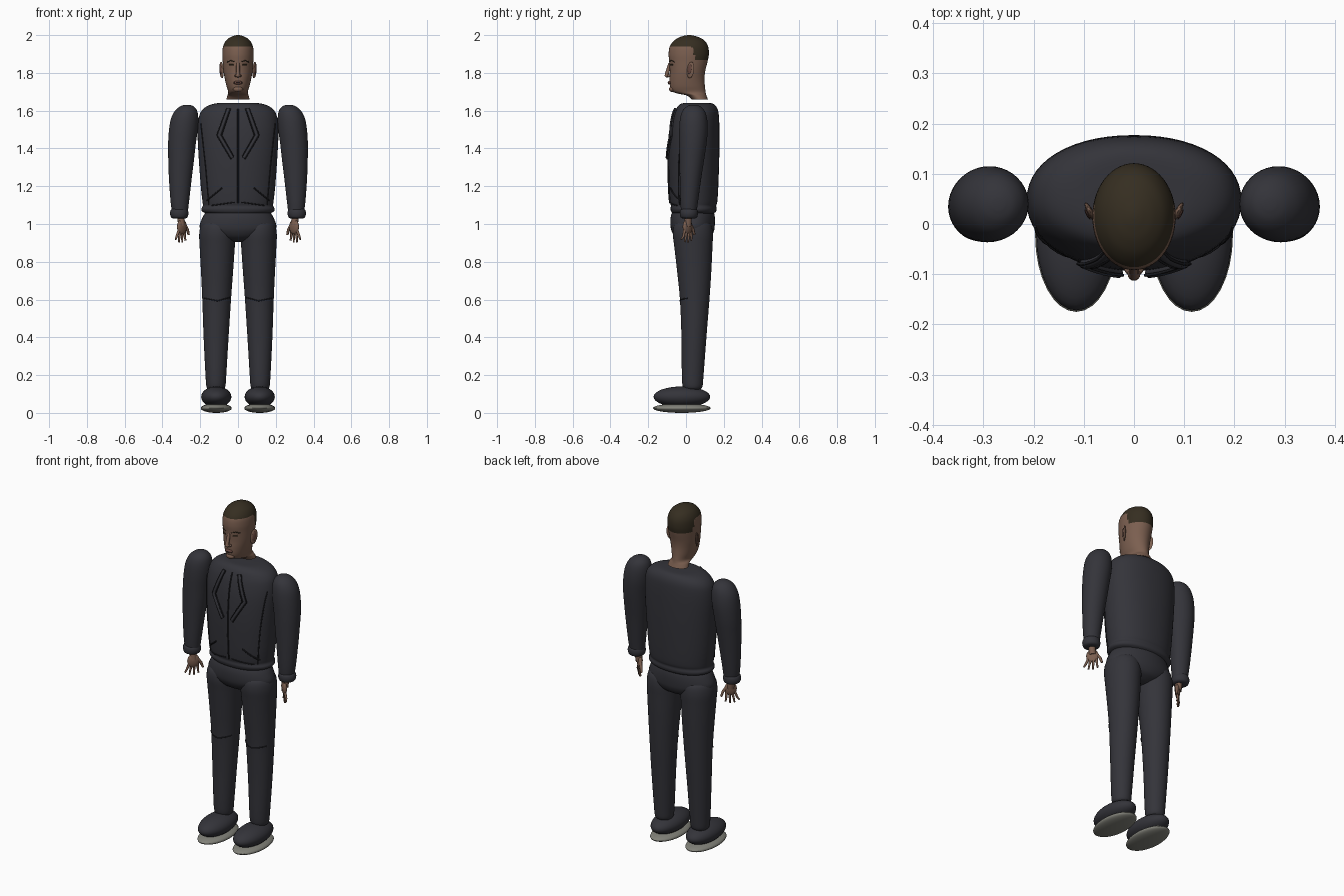
import bpy, bmesh, math
from mathutils import Vector, Matrix
from mathutils.bvhtree import BVHTree

if "Cube" in bpy.data.objects:
    bpy.data.objects.remove(bpy.data.objects["Cube"])


def material(name, rgb):
    m = bpy.data.materials.new(name)
    m.diffuse_color = (*rgb, 1)
    m.use_nodes = True
    m.node_tree.nodes["Principled BSDF"].inputs["Base Color"].default_value = m.diffuse_color
    return m


CLOTH = material("charcoal cloth", (0.034, 0.034, 0.042))
SEAM = material("dark seam", (0.014, 0.014, 0.017))
SKIN = material("skin", (0.20, 0.115, 0.08))
HAIR = material("dark brown hair", (0.036, 0.027, 0.015))
SOLE = material("grey sole", (0.22, 0.22, 0.19))
LIPS = material("lips", (0.13, 0.062, 0.048))


def finish(ob, mat, mirror):
    ob.data.materials.append(mat)
    bpy.ops.object.select_all(action='DESELECT')
    ob.select_set(True)
    bpy.context.view_layer.objects.active = ob
    bpy.ops.object.shade_smooth_by_angle(angle=math.radians(50))
    if mirror:
        ob.modifiers.new("mirror", 'MIRROR')
    return ob


def from_bmesh(name, bm, mat, mirror=False):
    bmesh.ops.recalc_face_normals(bm, faces=bm.faces)
    me = bpy.data.meshes.new(name)
    bm.to_mesh(me)
    bm.free()
    ob = bpy.data.objects.new(name, me)
    bpy.context.collection.objects.link(ob)
    return finish(ob, mat, mirror)


def smooth_rows(rows, sub):
    """Catmull-Rom interpolation between key rows."""
    out = []
    for i in range(len(rows) - 1):
        a, b, c, d = (rows[max(0, min(len(rows) - 1, i + k))] for k in (-1, 0, 1, 2))
        for s in range(sub):
            t = s / sub
            out.append([0.5 * (2 * q + (r - p) * t + (2 * p - 5 * q + 4 * r - u) * t * t
                               + (3 * q - p - 3 * r + u) * t ** 3)
                        for p, q, r, u in zip(a, b, c, d)])
    return out + [list(rows[-1])]


def loft(name, rows, mat, mirror=False, power=2.0, seg=40, sub=4):
    """Rows are (height, centre x, half width, front y, back y)."""
    bm = bmesh.new()
    prev = first = None
    for z, cx, rx, yf, yb in smooth_rows(rows, sub):
        ring = []
        for k in range(seg):
            t = 2 * math.pi * k / seg
            c, s = math.cos(t), math.sin(t)
            ring.append(bm.verts.new((
                cx + rx * math.copysign(abs(c) ** (2 / power), c),
                (yf + yb) / 2 + (yb - yf) / 2 * math.copysign(abs(s) ** (2 / power), s), z)))
        if prev:
            for k in range(seg):
                j = (k + 1) % seg
                bm.faces.new((prev[k], prev[j], ring[j], ring[k]))
        first = first or ring
        prev = ring
    bm.faces.new(first[::-1])
    bm.faces.new(prev)
    return from_bmesh(name, bm, mat, mirror)


def ellipsoid(name, centre, radii, mat, mirror=False, turn=0, tilt=0, seg=32):
    bm = bmesh.new()
    mtx = (Matrix.Translation(centre) @ Matrix.Rotation(turn, 4, 'Z')
           @ Matrix.Rotation(tilt, 4, 'X') @ Matrix.Diagonal((*radii, 1)))
    bmesh.ops.create_uvsphere(bm, u_segments=seg, v_segments=seg // 2, radius=1, matrix=mtx)
    return from_bmesh(name, bm, mat, mirror)


def tubes(name, paths, radius, mat, mirror=False, taper=1.0):
    cu = bpy.data.curves.new(name, 'CURVE')
    cu.dimensions = '3D'
    cu.bevel_depth = radius
    cu.bevel_resolution = 2
    cu.use_fill_caps = True
    for path in paths:
        sp = cu.splines.new('POLY')
        sp.points.add(len(path) - 1)
        for i, (pt, co) in enumerate(zip(sp.points, path)):
            pt.co = (*co, 1)
            pt.radius = 1 + (taper - 1) * i / (len(path) - 1)
    ob = bpy.data.objects.new(name, cu)
    bpy.context.collection.objects.link(ob)
    bpy.ops.object.select_all(action='DESELECT')
    ob.select_set(True)
    bpy.context.view_layer.objects.active = ob
    bpy.ops.object.convert(target='MESH')
    return finish(bpy.context.object, mat, mirror)


def on_front(ob, points, lift, steps=8):
    """Lay a front-facing x, z polyline on the surface of a part."""
    me = ob.data
    tree = BVHTree.FromPolygons([v.co for v in me.vertices], [p.vertices for p in me.polygons])
    out = []
    for (xa, za), (xb, zb) in zip(points, points[1:]):
        for s in range(steps + 1):
            x, z = xa + (xb - xa) * s / steps, za + (zb - za) * s / steps
            hit = tree.ray_cast(Vector((x, -1, z)), Vector((0, 1, 0)))[0]
            if hit and (s or not out):
                out.append((x, hit.y - lift, z))
    return out


# Jacket body with a puffed hem
torso = loft("jacket", [
    (1.055, 0, .165, -.07, .145), (1.065, 0, .188, -.078, .158), (1.08, 0, .194, -.082, .162),
    (1.097, 0, .186, -.08, .16), (1.12, 0, .188, -.085, .166), (1.2, 0, .197, -.09, .171),
    (1.35, 0, .208, -.093, .176), (1.48, 0, .214, -.085, .177), (1.56, 0, .208, -.07, .175),
    (1.6, 0, .192, -.056, .17), (1.625, 0, .162, -.042, .158), (1.638, 0, .12, -.022, .14),
    (1.641, 0, .08, 0, .11)], CLOTH, power=2.15, seg=56)

# Jacket trim: zip, lapels, side seams and pockets
tubes("zip", [on_front(torso, [(0, 1.11), (0, 1.61)], .002, 16)], .004, SEAM)
tubes("lapel", [on_front(torso, [(.05, 1.61), (.10, 1.47), (.03, 1.35)], .006)], .010, CLOTH, True)
tubes("lapel_edge", [on_front(torso, [(.04, 1.61), (.087, 1.47), (.022, 1.355)], .010),
                     on_front(torso, [(.06, 1.61), (.112, 1.47), (.036, 1.342)], .010)],
      .003, SEAM, True)
tubes("side_seam", [on_front(torso, [(.197, 1.53), (.172, 1.3), (.155, 1.1)], .003)],
      .003, SEAM, True)
tubes("pocket", [on_front(torso, [(.165, 1.125), (.085, 1.19)], .003)], .004, SEAM, True)
tubes("hem_seam", [on_front(torso, [(.14, 1.098), (.02, 1.115)], .002)], .003, SEAM, True)

# Sleeves and cuffs
loft("sleeve", [
    (1.05, .307, .040, -.024, .054), (1.12, .308, .049, -.03, .064), (1.25, .305, .061, -.033, .082),
    (1.34, .301, .068, -.035, .096), (1.42, .297, .073, -.036, .108), (1.5, .289, .076, -.036, .115),
    (1.56, .282, .072, -.031, .111), (1.6, .275, .058, -.018, .098), (1.623, .271, .035, .005, .075),
    (1.631, .27, .012, .028, .052)], CLOTH, True)
loft("cuff", [
    (1.03, .311, .034, -.019, .049), (1.037, .311, .044, -.029, .059), (1.055, .311, .049, -.033, .063),
    (1.073, .311, .045, -.03, .06), (1.082, .311, .036, -.02, .05)], CLOTH, True)

# Hands: palm, wrist, fanned fingers and thumb
fan = Vector((.7, -.7, 0))
palm = Vector((.297, .008, .985))
ellipsoid("palm", palm, (.034, .014, .04), SKIN, True, turn=-math.pi / 4, seg=20)
tubes("wrist", [[(.305, .013, 1.05), (.298, .01, .99)]], .02, SKIN, True)
fingers = []
for i, drop in enumerate((.912, .902, .904, .918)):
    base, tip = -.022 + .015 * i, -.028 + .025 * i
    fingers.append([palm + fan * base + Vector((0, 0, -.02)),
                    palm + fan * (base * .5 + tip * .5) + Vector((.003, .003, -.05)),
                    palm + fan * tip + Vector((0, 0, drop - palm.z))])
tubes("fingers", fingers, .0078, SKIN, True, taper=.6)
tubes("thumb", [[palm - fan * .018 + Vector((0, 0, .015)), palm - fan * .042 + Vector((0, 0, -.015)),
                 palm - fan * .052 + Vector((0, 0, -.042))]], .010, SKIN, True, taper=.6)

# Trousers
loft("hips", [
    (1.075, 0, .15, -.06, .135), (1.06, 0, .172, -.074, .148), (1.03, 0, .19, -.082, .153),
    (.99, 0, .203, -.082, .152), (.96, 0, .19, -.075, .147), (.93, 0, .14, -.055, .13),
    (.91, 0, .07, -.02, .095), (.904, 0, .03, .01, .07)], CLOTH)
leg = loft("trouser_leg", [
    (.125, .117, .04, -.005, .075), (.14, .117, .05, -.017, .087), (.2, .117, .055, -.022, .093),
    (.4, .116, .066, -.024, .108), (.6, .113, .076, -.032, .124), (.75, .111, .085, -.047, .134),
    (.88, .110, .093, -.062, .14), (.95, .109, .096, -.07, .142), (1.0, .108, .085, -.06, .13),
    (1.03, .105, .05, -.02, .09)], CLOTH, True)
tubes("knee_crease", [on_front(leg, [(.045, .61), (.11, .593), (.18, .607)], .001)], .003, SEAM, True)

# Shoes
ellipsoid("shoe", (.115, -.022, .085), (.08, .15, .055), CLOTH, True)
ellipsoid("shoe_sole", (.115, -.022, .025), (.082, .153, .025), SOLE, True)

# Head and neck, hair coloured above the hairline
head = loft("head", [
    (1.66, 0, .061, .03, .116), (1.68, 0, .056, .004, .108), (1.692, 0, .052, -.05, .105),
    (1.705, 0, .053, -.076, .103), (1.73, 0, .061, -.085, .100), (1.77, 0, .070, -.087, .098),
    (1.81, 0, .077, -.086, .102), (1.86, 0, .081, -.089, .114), (1.9, 0, .083, -.092, .121),
    (1.94, 0, .079, -.086, .117), (1.97, 0, .064, -.064, .099), (1.988, 0, .042, -.036, .07),
    (1.997, 0, .02, -.008, .042), (2.0, 0, .006, .01, .024)], SKIN, seg=56, sub=6)
head.data.materials.append(HAIR)
for p in head.data.polygons:
    y, z = p.center.y, p.center.z
    edge = 1.94 if y < .03 else 1.94 - (y - .03) * 3.5 if y < .05 else 1.87
    p.material_index = int(z > edge)

# Face and ears
tubes("nose_bridge", [[(0, -.084, 1.85), (0, -.095, 1.815), (0, -.102, 1.79)]], .009, SKIN, taper=1.2)
ellipsoid("nose_tip", (0, -.099, 1.786), (.013, .014, .010), SKIN, seg=16)
ellipsoid("nostril", (.011, -.09, 1.784), (.008, .010, .007), SKIN, True, seg=12)
ellipsoid("lips", (0, -.085, 1.748), (.024, .012, .010), LIPS, seg=20)
ellipsoid("chin", (0, -.072, 1.714), (.026, .018, .016), SKIN, seg=20)
tubes("mouth_line", [[(-.02, -.091, 1.748), (0, -.098, 1.749), (.02, -.091, 1.748)]], .0015, SEAM)
tubes("eye", [on_front(head, [(.024, 1.842), (.046, 1.843)], -.001)], .0042, HAIR, True)
tubes("eyebrow", [on_front(head, [(.017, 1.859), (.038, 1.866), (.056, 1.858)], -.001)], .003, HAIR, True)
ellipsoid("ear", (.087, .024, 1.815), (.006, .021, .044), SKIN, True, turn=-.5, tilt=-.15, seg=20)
ellipsoid("ear_hollow", (.0925, .019, 1.82), (.003, .011, .026), LIPS, True, turn=-.5, tilt=-.15, seg=16)
